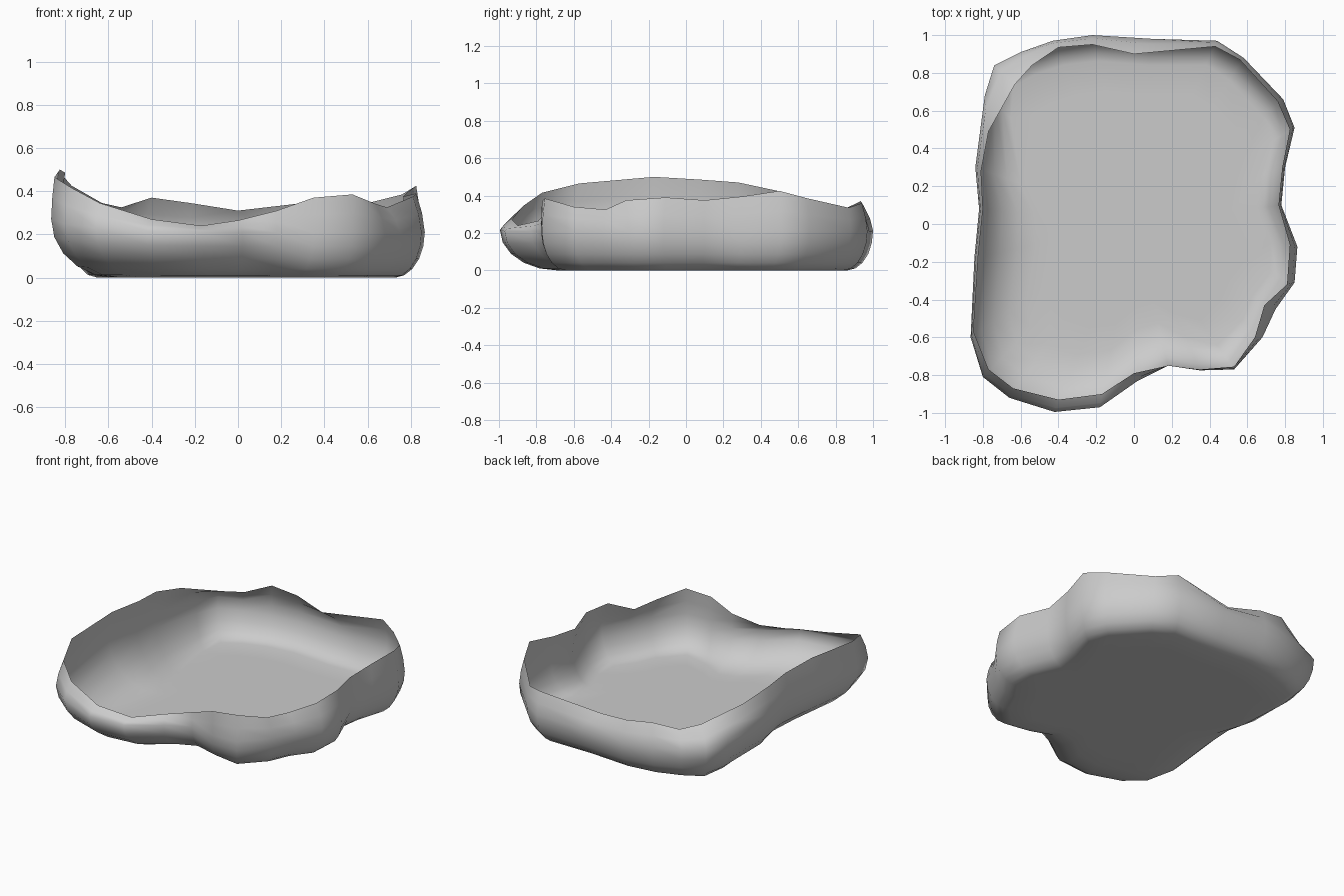
import bpy, bmesh, math
from mathutils import Vector

if "Cube" in bpy.data.objects:
    bpy.data.objects.remove(bpy.data.objects["Cube"])

# widest outline x, y, then rim x, y, z (counter-clockwise from the right side)
STATIONS = [
    (.78, .10, .765, .10, .375), (.80, .30, .785, .30, .395), (.85, .51, .825, .50, .425),
    (.79, .66, .76, .65, .385), (.58, .88, .56, .87, .335), (.44, .97, .43, .94, .36),
    (.10, .98, .00, .90, .31), (-.22, 1.0, -.22, .95, .345), (-.43, .97, -.40, .935, .37),
    (-.60, .91, -.54, .84, .325), (-.74, .84, -.63, .74, .345), (-.79, .68, -.77, .49, .425),
    (-.84, .30, -.81, .28, .47), (-.82, .08, -.80, .08, .485), (-.845, -.18, -.825, -.17, .50),
    (-.865, -.60, -.85, -.57, .465), (-.80, -.81, -.77, -.77, .415), (-.66, -.92, -.64, -.87, .345),
    (-.42, -.995, -.40, -.93, .27), (-.18, -.97, -.17, -.90, .24), (.02, -.83, .00, -.79, .265),
    (.18, -.75, .18, -.75, .31), (.35, -.775, .35, -.77, .37), (.53, -.77, .53, -.755, .385),
    (.68, -.60, .64, -.60, .34), (.75, -.45, .69, -.43, .325), (.85, -.31, .81, -.32, .375),
    (.865, -.12, .825, -.11, .39),
]


def wall_profile(st):
    """Points from the floor edge, round the belly and up to the rim."""
    outer, rim = Vector(st[0:2]), Vector(st[2:4])
    out = outer.normalized()
    # gentle slope at front left, steep at back right; belly sits higher on the left
    lean = max(0.0, out.dot(Vector((-.78, -.62))))
    inset = 0.14 + 0.22 * lean
    mid_z = 0.21 + 0.11 * max(0.0, -out.x) ** 3
    pts = []
    for i in range(6):
        a = math.radians(18 * i)
        p = outer - out * inset * (1 - math.sin(a))
        pts.append((p.x, p.y, mid_z * (1 - math.cos(a))))
    for t in (.5, 1.0):
        p = outer.lerp(rim, t ** 1.6)
        pts.append((p.x, p.y, mid_z + (st[4] - mid_z) * t))
    return pts


# open shell: rings of wall plus flat floor
bm = bmesh.new()
cols = [[bm.verts.new(p) for p in wall_profile(s)] for s in STATIONS]
n = len(cols)
for i in range(n):
    a, b = cols[i], cols[(i + 1) % n]
    for j in range(len(a) - 1):
        bm.faces.new((b[j], a[j], a[j + 1], b[j + 1]))
# floor: one inner ring and a centre fan
inner = [bm.verts.new((c[0].co.x * .8, c[0].co.y * .8, 0)) for c in cols]
centre = bm.verts.new((0, 0, 0))
for i in range(n):
    k = (i + 1) % n
    bm.faces.new((inner[i], cols[i][0], cols[k][0], inner[k]))
    bm.faces.new((centre, inner[i], inner[k]))
# wall and floor share one winding direction
bmesh.ops.recalc_face_normals(bm, faces=bm.faces)
for f in bm.faces:
    f.smooth = True
mesh = bpy.data.meshes.new("cushion_shell")
bm.to_mesh(mesh)
bm.free()
obj = bpy.data.objects.new("cushion_shell", mesh)
bpy.context.collection.objects.link(obj)
